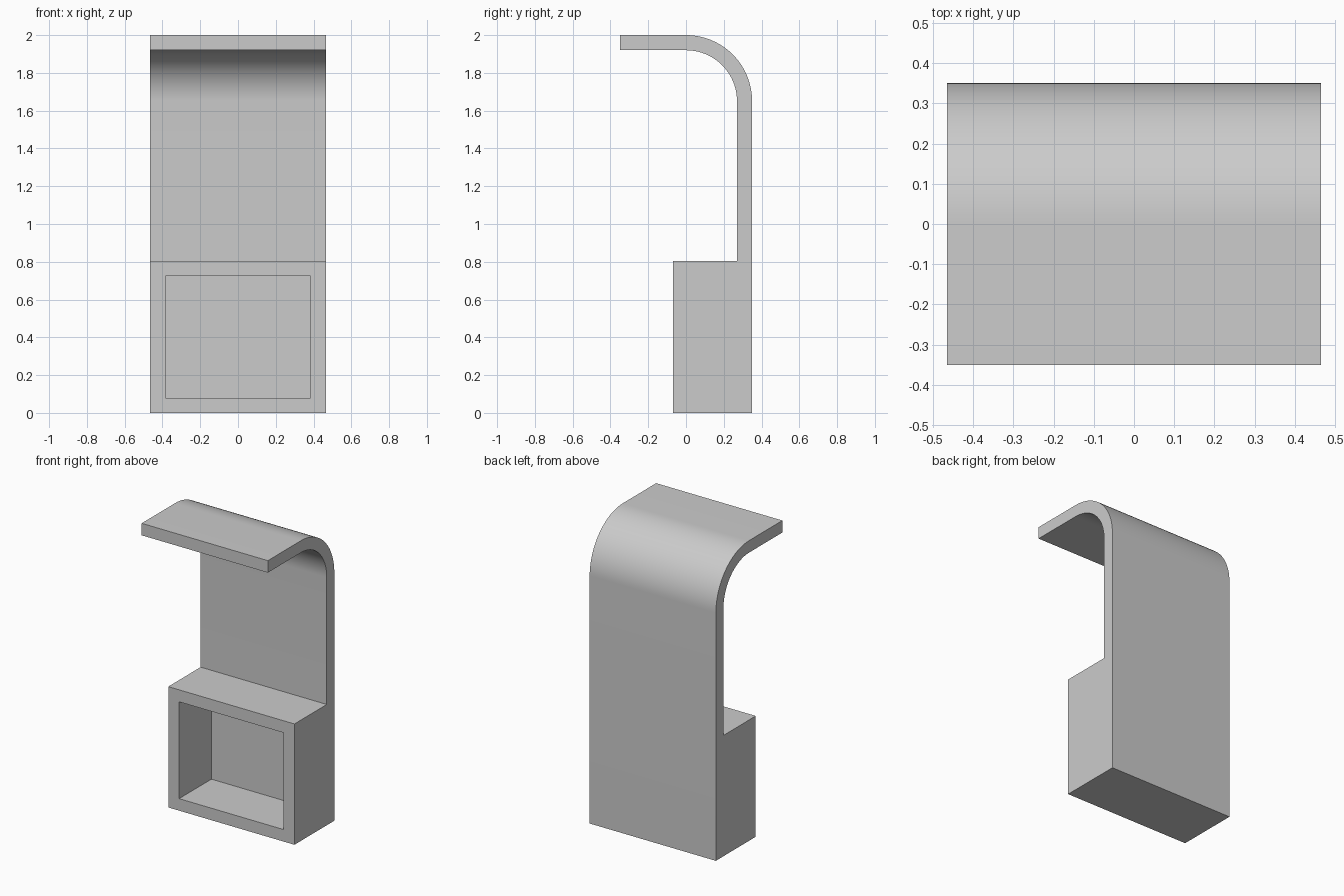
import bpy
import bmesh
from math import sin, cos, pi

default = bpy.data.objects.get("Cube")
if default:
    bpy.data.objects.remove(default, do_unlink=True)

HALF_W, HALF_D, HEIGHT = 0.465, 0.35, 2.0
WALL = 0.08
BOX_TOP, BOX_FRONT = 0.805, -0.07
BEND_R, STEPS = 0.35, 24
BEND_Y, BEND_Z = HALF_D - BEND_R, HEIGHT - BEND_R


def bend(radius):
    """Quarter arc from the back wall up to the canopy."""
    return [(BEND_Y + radius * cos(a), BEND_Z + radius * sin(a))
            for a in (pi / 2 * i / STEPS for i in range(STEPS + 1))]


grey = bpy.data.materials.new("light grey")
grey.use_nodes = True
colour = (0.6, 0.6, 0.6, 1)
grey.diffuse_color = colour
grey.node_tree.nodes["Principled BSDF"].inputs["Base Color"].default_value = colour

# Side profile: base box, back wall, bend and canopy
profile = [(BOX_FRONT, 0), (HALF_D, 0)]
profile += bend(BEND_R)
profile += [(-HALF_D, HEIGHT), (-HALF_D, HEIGHT - WALL)]
profile += reversed(bend(BEND_R - WALL))
profile += [(HALF_D - WALL, BOX_TOP), (BOX_FRONT, BOX_TOP)]

# Extrude the profile across the width
bm = bmesh.new()
side = bm.faces.new([bm.verts.new((-HALF_W, y, z)) for y, z in profile])
extruded = bmesh.ops.extrude_face_region(bm, geom=[side])["geom"]
bmesh.ops.translate(bm, vec=(2 * HALF_W, 0, 0),
                    verts=[g for g in extruded if isinstance(g, bmesh.types.BMVert)])
bmesh.ops.recalc_face_normals(bm, faces=bm.faces)

# Open compartment: inset the box front and push it back
front = next(f for f in bm.faces
             if all(abs(v.co.y - BOX_FRONT) < 1e-4 for v in f.verts))
bmesh.ops.inset_region(bm, faces=[front], thickness=WALL, use_even_offset=True)
pushed = bmesh.ops.extrude_face_region(bm, geom=[front])["geom"]
bmesh.ops.translate(bm, vec=(0, HALF_D - WALL - BOX_FRONT, 0),
                    verts=[g for g in pushed if isinstance(g, bmesh.types.BMVert)])
if front.is_valid:
    bmesh.ops.delete(bm, geom=[front], context="FACES_ONLY")
bmesh.ops.recalc_face_normals(bm, faces=bm.faces)

mesh = bpy.data.meshes.new("canopy_stand")
bm.to_mesh(mesh)
bm.free()
mesh.materials.append(grey)
stand = bpy.data.objects.new("canopy_stand", mesh)
bpy.context.collection.objects.link(stand)

# Smooth bend, crisp corners
bpy.ops.object.select_all(action="DESELECT")
stand.select_set(True)
bpy.context.view_layer.objects.active = stand
bpy.ops.object.shade_smooth_by_angle(angle=pi / 6)
